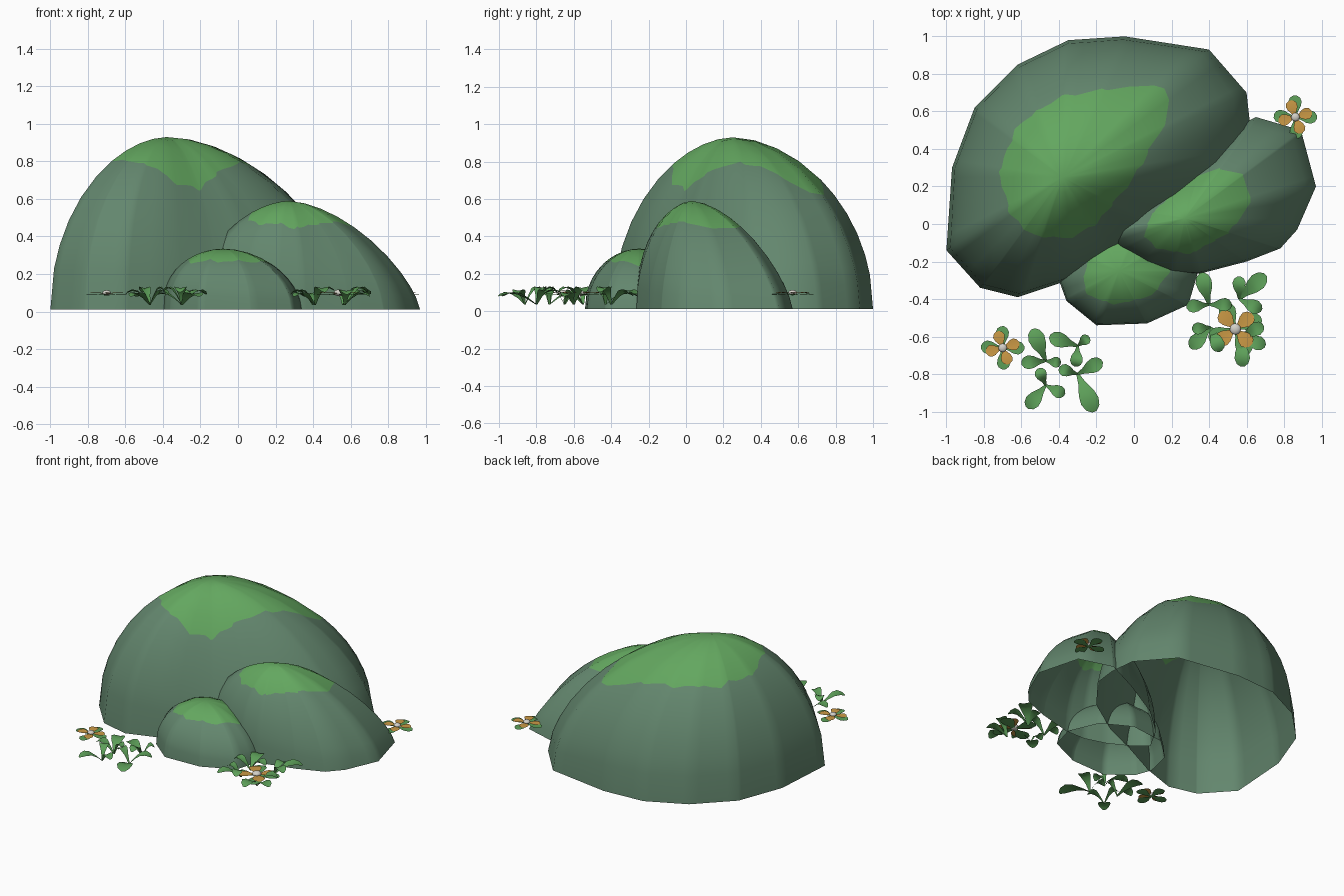
import bpy, math
from mathutils import Vector

if "Cube" in bpy.data.objects:
    bpy.data.objects.remove(bpy.data.objects["Cube"])


def material(name, rgb):
    m = bpy.data.materials.new(name)
    m.diffuse_color = (*rgb, 1)
    m.use_nodes = True
    m.node_tree.nodes["Principled BSDF"].inputs["Base Color"].default_value = m.diffuse_color
    return m


STONE = material("grey_green_stone", (0.125, 0.24, 0.155))
MOSS = material("moss_green", (0.125, 0.385, 0.115))
LEAF = material("leaf_green", (0.11, 0.35, 0.10))
PETAL = material("petal_orange", (0.60, 0.32, 0.06))
CORE = material("pale_centre", (0.65, 0.63, 0.58))


def make(name, verts, faces, mats, idx=None):
    me = bpy.data.meshes.new(name)
    me.from_pydata(verts, [], faces)
    for m in mats:
        me.materials.append(m)
    for i, p in enumerate(me.polygons):
        p.use_smooth = True
        p.material_index = idx[i] if idx else 0
    ob = bpy.data.objects.new(name, me)
    bpy.context.collection.objects.link(ob)
    return ob


def reach(poly, c, ang):
    """Distance from c to the polygon edge in direction ang."""
    d = Vector((math.cos(ang), math.sin(ang)))
    best = 0
    for i, p in enumerate(poly):
        a = Vector(p) - c
        e = Vector(poly[(i + 1) % len(poly)]) - c - a
        den = d.cross(e)
        if abs(den) < 1e-9:
            continue
        t, u = a.cross(e) / den, a.cross(d) / den
        if t > 0 and -1e-4 <= u <= 1 + 1e-4:
            best = max(best, t)
    return best


def rock(name, apex, height, outline, moss, shape):
    """Open dome over an outline, with a moss cap bounded by a second outline."""
    c = Vector(apex)
    angs = [math.atan2(y - c.y, x - c.x) for x, y in outline]
    angs += [math.tau * i / 40 - math.pi for i in range(40)]
    angs.sort()
    angs = [a for i, a in enumerate(angs) if i == 0 or a - angs[i - 1] > 0.01]
    n = len(angs)
    inner, outer = (0.25, 0.5, 0.75, 1), (0.25, 0.5, 0.7, 0.85, 0.94, 1)
    rings = len(inner) + len(outer)
    verts = [(c.x, c.y, height)]
    for k in range(rings):
        for j, a in enumerate(angs):
            R = reach(outline, c, a)
            g = min(0.9, reach(moss, c, a) / R + 0.012 * math.sin(j * 1.9))
            s = g * inner[k] if k < 4 else g + (1 - g) * outer[k - 4]
            p, q = shape(a)
            z = 0.012 + (height - 0.012) * max(0, 1 - s ** p) ** q
            verts.append((c.x + R * s * math.cos(a), c.y + R * s * math.sin(a), z))
    faces = [(0, 1 + j, 1 + (j + 1) % n) for j in range(n)]
    idx = [1] * n
    for k in range(rings - 1):
        for j in range(n):
            a, b = 1 + k * n + j, 1 + k * n + (j + 1) % n
            faces.append((a, a + n, b + n, b))
            idx.append(1 if k < 3 else 0)
    return make(name, verts, faces, [STONE, MOSS], idx)


# Rocks
rock("large_rock", (-0.38, 0.25), 0.93,
     [(-1, -0.14), (-0.82, -0.34), (-0.62, -0.39), (-0.38, -0.31), (-0.1, -0.17),
      (0.15, -0.06), (0.42, 0.12), (0.6, 0.35), (0.62, 0.52), (0.6, 0.7), (0.4, 0.93),
      (-0.05, 1), (-0.35, 0.98), (-0.62, 0.85), (-0.85, 0.62), (-0.97, 0.3)],
     [(-0.72, 0.28), (-0.66, 0.05), (-0.55, -0.06), (-0.35, -0.08), (-0.2, 0), (0, 0.25),
      (0.19, 0.58), (0.2, 0.72), (0, 0.74), (-0.4, 0.68), (-0.62, 0.53)],
     lambda a: (1.8, 0.5 + 0.27 * max(0, math.cos(a + 0.4)) ** 2))
rock("medium_rock", (0.27, 0.03), 0.59,
     [(0.97, 0.2), (0.89, 0.5), (0.65, 0.57), (0.4, 0.45), (0.1, 0.28), (-0.1, 0.1),
      (-0.19, -0.06), (-0.1, -0.14), (0.05, -0.22), (0.2, -0.265), (0.35, -0.265),
      (0.6, -0.2), (0.78, -0.13), (0.87, -0.03)],
     [(0.05, -0.06), (0.1, 0.06), (0.3, 0.25), (0.48, 0.3), (0.6, 0.25), (0.62, 0.1),
      (0.5, -0.05), (0.3, -0.16), (0.12, -0.13)],
     lambda a: (1.65, 0.56 + 0.19 * math.cos(a - 0.7)))
rock("small_rock", (-0.08, -0.25), 0.335,
     [(-0.4, -0.3), (-0.36, -0.41), (-0.2, -0.54), (0.07, -0.53), (0.29, -0.43),
      (0.34, -0.26), (0.25, -0.05), (0.05, 0.06), (-0.2, 0.03), (-0.36, -0.12)],
     [(-0.27, -0.3), (-0.24, -0.18), (-0.12, -0.1), (0.1, -0.12), (0.2, -0.24),
      (0.1, -0.38), (-0.1, -0.43), (-0.25, -0.38)],
     lambda a: (1.9, 0.5 + 0.08 * math.cos(a)))


def blade(verts, faces, base, tip, width, z0, rise, fold):
    """Arched, slightly folded leaf strip from base to tip."""
    b, t = Vector(base), Vector(tip)
    d = t - b
    n = Vector((-d.y, d.x)).normalized() * width / 2
    o = len(verts)
    for u, w in ((0, 0.15), (0.25, 0.4), (0.5, 0.85), (0.72, 1), (0.9, 0.75), (1, 0.25)):
        p = b + d * u
        z = z0 + rise * math.sin(u * 2.3)
        for s in (-1, 0, 1):
            q = p + n * w * s
            verts.append((q.x, q.y, z + fold * w * abs(s)))
    for i in range(5):
        for s in (0, 1):
            k = o + 3 * i + s
            faces.append((k, k + 1, k + 4, k + 3))


def sprigs(name, plants):
    verts, faces = [], []
    for base, tips in plants:
        for i, tip in enumerate(tips):
            ln = math.dist(base, tip)
            blade(verts, faces, base, tip, 0.035 + ln * 0.3, 0.035,
                  0.06 + 0.015 * (i % 3), 0.008)
    make(name, verts, faces, [LEAF])


# Leafy sprigs in front of the rocks
sprigs("left_leaves", [
    ((-0.47, -0.73), [(-0.54, -0.56), (-0.6, -0.74), (-0.39, -0.74)]),
    ((-0.30, -0.65), [(-0.45, -0.6), (-0.24, -0.6), (-0.31, -0.76)]),
    ((-0.47, -0.86), [(-0.57, -0.98), (-0.37, -0.91), (-0.51, -0.77)]),
    ((-0.30, -0.80), [(-0.21, -1.0), (-0.17, -0.73), (-0.4, -0.77)])])
sprigs("right_leaves", [
    ((0.40, -0.43), [(0.36, -0.26), (0.28, -0.44), (0.52, -0.43)]),
    ((0.56, -0.40), [(0.56, -0.28), (0.7, -0.27), (0.68, -0.46)]),
    ((0.41, -0.55), [(0.3, -0.66), (0.31, -0.56), (0.46, -0.68)]),
    ((0.57, -0.60), [(0.7, -0.65), (0.58, -0.76), (0.69, -0.54)])])


def flower(name, x, y, r, turn):
    for part, mat, ln, w, z, off in (("sepals", LEAF, 1, 0.62, 0.085, 0),
                                     ("petals", PETAL, 0.8, 0.55, 0.093, 0.3)):
        verts, faces = [], []
        for i in range(4):
            a = turn + off + i * math.pi / 2 + 0.15 * math.sin(3 * i)
            tip = (x + r * ln * math.cos(a), y + r * ln * math.sin(a))
            blade(verts, faces, (x, y), tip, r * w, z, 0.006, 0.003)
        make(name + "_" + part, verts, faces, [mat])
    bpy.ops.mesh.primitive_uv_sphere_add(segments=12, ring_count=8, radius=r * 0.2,
                                         location=(x, y, 0.1))
    ob = bpy.context.object
    ob.name = name + "_centre"
    ob.scale.z = 0.6
    ob.data.materials.append(CORE)
    ob.data.shade_smooth()


# Flowers
flower("left_flower", -0.70, -0.66, 0.115, 0.0)
flower("front_flower", 0.54, -0.56, 0.15, 0.4)
flower("back_flower", 0.86, 0.57, 0.115, 0.0)
